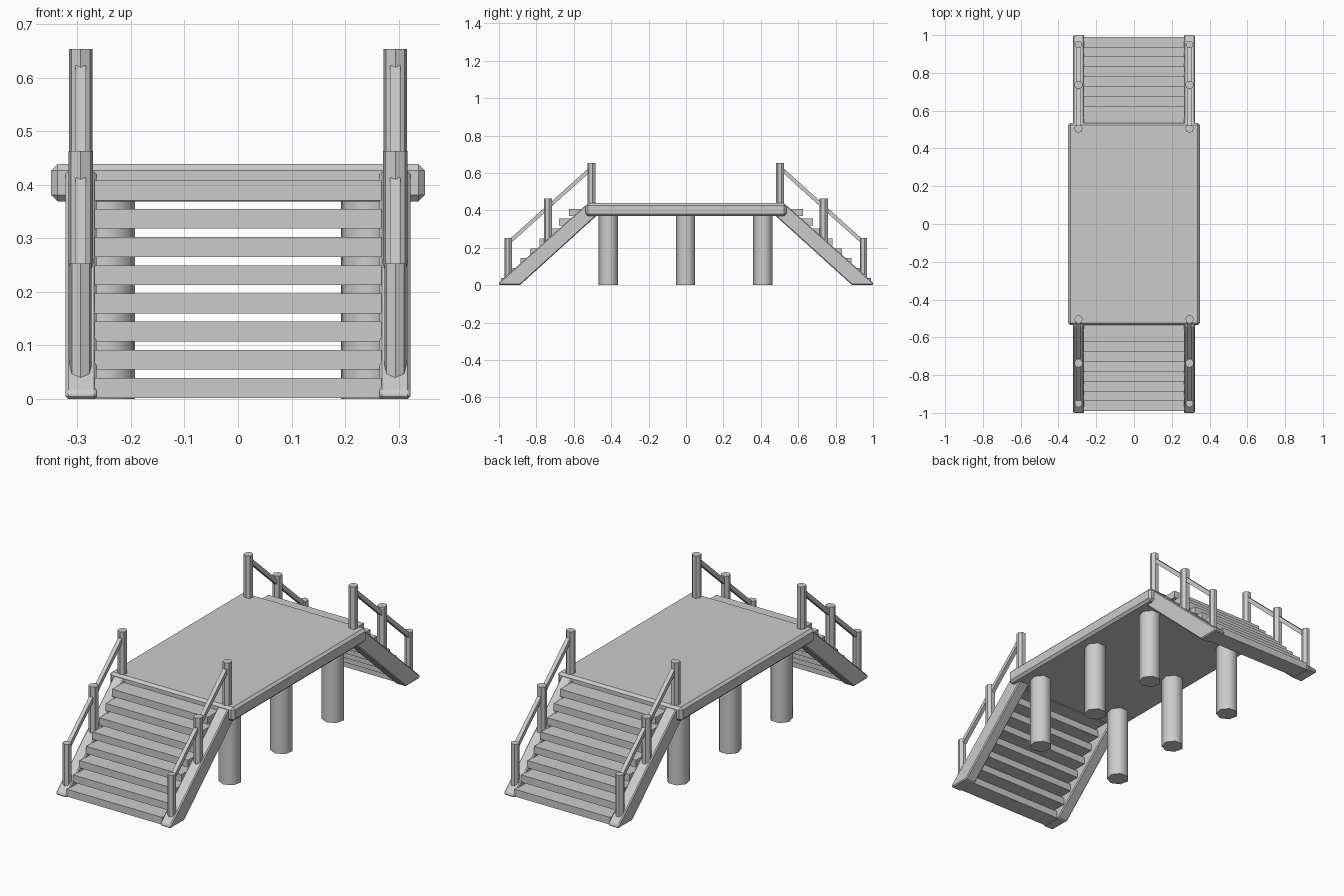
import bpy, bmesh
from math import pi, cos, sin
from mathutils import Vector

if "Cube" in bpy.data.objects:
    bpy.data.objects.remove(bpy.data.objects["Cube"])


def finish(bm, name, bevel=0.0):
    bmesh.ops.recalc_face_normals(bm, faces=bm.faces)
    if bevel:
        bmesh.ops.bevel(bm, geom=bm.edges[:], offset=bevel, segments=1,
                        affect='EDGES', clamp_overlap=True)
    me = bpy.data.meshes.new(name)
    bm.to_mesh(me)
    bm.free()
    ob = bpy.data.objects.new(name, me)
    bpy.context.collection.objects.link(ob)
    return ob


def sweep(name, ring_a, ring_b, bevel=0.0):
    """Closed solid between two matching rings of points."""
    bm = bmesh.new()
    a = [bm.verts.new(p) for p in ring_a]
    b = [bm.verts.new(p) for p in ring_b]
    n = len(a)
    bm.faces.new(a)
    bm.faces.new(b[::-1])
    for i in range(n):
        j = (i + 1) % n
        bm.faces.new((a[j], a[i], b[i], b[j]))
    return finish(bm, name, bevel)


def box(name, x0, x1, y0, y1, z0, z1, bevel=0.0):
    ring = [(x0, y0), (x1, y0), (x1, y1), (x0, y1)]
    return sweep(name, [(x, y, z0) for x, y in ring],
                 [(x, y, z1) for x, y in ring], bevel)


def pole(name, x, y, r, z0, z1, sides=7, smooth=False):
    ring = [(x + r * cos(2 * pi * i / sides - pi / 2),
             y + r * sin(2 * pi * i / sides - pi / 2)) for i in range(sides)]
    ob = sweep(name, [(px, py, z0) for px, py in ring],
               [(px, py, z1) for px, py in ring])
    if smooth:
        for p in ob.data.polygons:
            p.use_smooth = abs(p.normal.z) < 0.5
    return ob


# Deck slab with chamfered edges
box("deck", -0.349, 0.349, -0.536, 0.536, 0.369, 0.439, 0.012)

# Round support legs, three per side
for x in (-0.245, 0.245):
    for y in (-0.413, 0, 0.413):
        pole("support_leg", x, y, 0.054, 0, 0.385, smooth=True)

STRINGER = [(1.0, 0.0), (1.0, 0.014), (0.54, 0.425), (0.474, 0.425),
            (0.474, 0.375), (0.888, 0.0)]
POSTS = [(0.505, 0.0225, 0.40, 0.654), (0.737, 0.0235, 0.22, 0.463),
         (0.950, 0.0210, 0.03, 0.253)]

for end, label in ((-1, "front"), (1, "back")):
    # Eight stair treads
    for i in range(8):
        y, z = 0.99 - 0.052 * i, 0.002 + 0.0527 * i
        box(label + "_tread", -0.268, 0.268, end * y, end * (y - 0.092), z, z + 0.037)

    for side in (-1, 1):
        # Sloping side beam
        sweep(label + "_stringer",
              [(side * 0.264, end * y, z) for y, z in STRINGER],
              [(side * 0.322, end * y, z) for y, z in STRINGER], 0.005)

        # Handrail posts
        for y, r, z0, z1 in POSTS:
            pole(label + "_rail_post", side * 0.294, end * y, r, z0, z1)

        # Square handrail running down through the posts
        x = side * 0.294
        sect = [(-0.01, -0.014), (0.01, -0.014), (0.01, 0.014), (-0.01, 0.014)]
        sweep(label + "_handrail",
              [(x + u, end * 0.505, 0.626 + v) for u, v in sect],
              [(x + u, end * 0.950, 0.226 + v) for u, v in sect])
